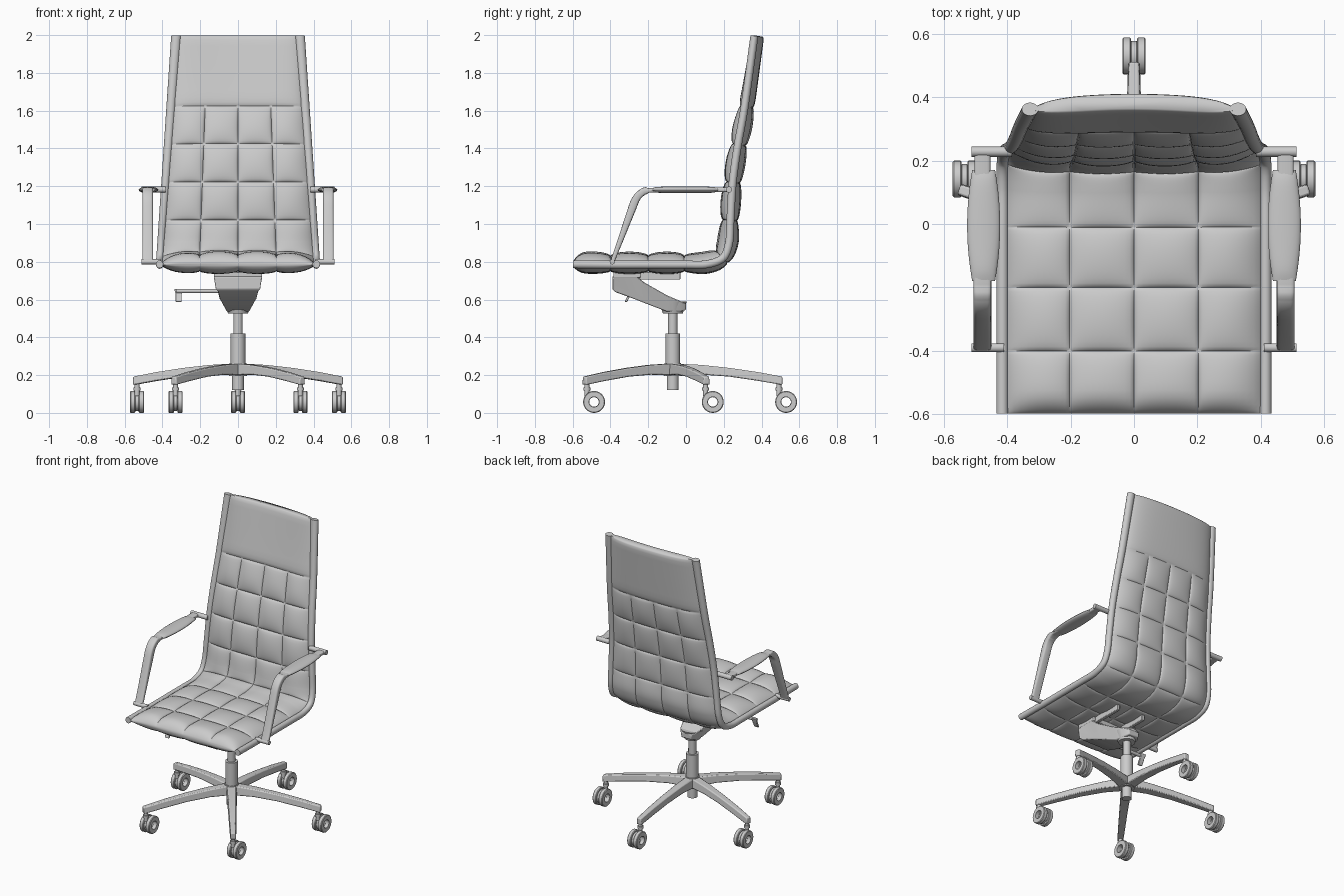
import bpy, bmesh, math
from mathutils import Vector

if "Cube" in bpy.data.objects:
    bpy.data.objects.remove(bpy.data.objects["Cube"])

def loft(name, rings, closed=False, bevel=0.0, angle=35):
    """Skin a list of point rings; closed joins last ring to first, else ends are capped."""
    bm = bmesh.new()
    vs = [[bm.verts.new(p) for p in r] for r in rings]
    n = len(vs[0])
    for a in range(len(vs) if closed else len(vs) - 1):
        r0, r1 = vs[a], vs[(a + 1) % len(vs)]
        for i in range(n):
            bm.faces.new((r0[i], r0[(i + 1) % n], r1[(i + 1) % n], r1[i]))
    if not closed:
        bm.faces.new(vs[0])
        bm.faces.new(vs[-1])
    bmesh.ops.recalc_face_normals(bm, faces=bm.faces)
    me = bpy.data.meshes.new(name)
    bm.to_mesh(me)
    bm.free()
    ob = bpy.data.objects.new(name, me)
    bpy.context.collection.objects.link(ob)
    if bevel:
        m = ob.modifiers.new("bevel", 'BEVEL')
        m.width, m.segments = bevel, 2
    bpy.ops.object.select_all(action='DESELECT')
    ob.select_set(True)
    bpy.context.view_layer.objects.active = ob
    bpy.ops.object.shade_smooth_by_angle(angle=math.radians(angle))
    return ob

def rod(name, p1, p2, r1, r2=None, n=24):
    p1, p2 = Vector(p1), Vector(p2)
    q = (p2 - p1).to_track_quat('Z', 'Y')
    ring = lambda c, r: [c + q @ Vector((r * math.cos(t * math.tau / n), r * math.sin(t * math.tau / n), 0)) for t in range(n)]
    return loft(name, [ring(p1, r1), ring(p2, r2 or r1)])

def box(name, lo, hi, bevel=0.004):
    ring = lambda z: [(lo[0], lo[1], z), (hi[0], lo[1], z), (hi[0], hi[1], z), (lo[0], hi[1], z)]
    return loft(name, [ring(lo[2]), ring(hi[2])], bevel=bevel)

def spline(pts, i, f):
    """Catmull-Rom point on segment i at fraction f."""
    p = [Vector(q) for q in pts]
    p = [2 * p[0] - p[1]] + p + [2 * p[-1] - p[-2]]
    a, b, c, d = p[i:i + 4]
    return 0.5 * (2 * b + (c - a) * f + (2 * a - 5 * b + 4 * c - d) * f * f + (3 * b - a - 3 * c + d) * f ** 3)

def frames(pts, steps):
    """Sampled (segment, fraction, point, normal) along a y-z path, denser near the knots."""
    s = []
    for i in range(len(pts) - 1):
        for k in range(steps + (i == len(pts) - 2)):
            f = 0.5 - 0.5 * math.cos(math.pi * k / steps)
            s.append((i, f, spline(pts, i, f)))
    out = []
    for k, (i, f, p) in enumerate(s):
        t = (s[min(k + 1, len(s) - 1)][2] - s[max(k - 1, 0)][2]).normalized()
        out.append((i, f, p, Vector((-t.y, t.x))))
    return out

def sweep(name, fr, xfun, wfun, tfun, power=1.0, n=20):
    """Sweep a (super)elliptical section along a y-z path."""
    rings = []
    for i, f, p, nr in fr:
        ring = []
        for k in range(n):
            c, s = math.cos(k * math.tau / n), math.sin(k * math.tau / n)
            c, s = math.copysign(abs(c) ** power, c), math.copysign(abs(s) ** power, s)
            q = p + nr * (s * tfun(p))
            ring.append((xfun(p) + c * wfun(p), q.x, q.y))
        rings.append(ring)
    return loft(name, rings)

# Side profile: each knot from seat front to headrest seam is a quilting seam
PROFILE = [(-0.598, .787), (-0.4, .785), (-0.2, .785), (-0.01, .785), (0.11, .787), (0.195, .82),
           (0.228, .90), (0.235, 1.02), (0.247, 1.22), (0.275, 1.42), (0.31, 1.62), (0.362, 1.996)]
ROW = {3: (0, .5), 4: (.5, .5), 5: (0, .4), 6: (.4, .6)}   # corner rows span two segments
path = frames(PROFILE, 12)
half = lambda p: 0.415 - max(0, p.y - .8) * 0.073

# Quilted cushion
cols = 4
us = [-1 + 2 * (c + 0.5 - 0.5 * math.cos(math.pi * k / 12)) / cols for c in range(cols) for k in range(12)] + [1]
rings = []
for i, f, p, nr in path:
    o, sc = ROW.get(i, (0, 1))
    v = o + sc * f
    head = i == 10
    back = min(1, max(0, (p.y - .8) / .25))
    high = min(1, max(0, (p.y - 1.0) / 1.0))
    d0, d1 = p.x + 0.60, 2.0 - p.y
    end = 1.0
    if d0 < .07:
        end = max(.15, math.sqrt(max(0, 1 - (1 - d0 / .07) ** 2)))
    if d1 < .02:
        end = max(.7, math.sqrt(max(0, 1 - (1 - d1 / .02) ** 2)))
    def pt(u, side):
        a = (u + 1) * cols / 2
        if head:
            puff = min(1, f * 8) ** .5 * (1 - f)
        else:
            puff = (abs(math.sin(math.pi * a)) * abs(math.sin(math.pi * v))) ** .45
        edge = max(0, 1 - abs(u) ** 5) ** .6
        base = (.045 - .008 * back - .008 * high) if side > 0 else (.033 - .003 * high)
        bump = (.024 - .004 * high) if side > 0 else .017
        if head:
            bump *= .5
        q = p + nr * (side * end * edge * (base + bump * puff))
        return (u * (half(p) - .008), q.x + .022 * high * (1 - u * u), q.y)
    rings.append([pt(u, 1) for u in us] + [pt(u, -1) for u in us[-2:0:-1]])
loft("quilted_cushion", rings, angle=60)

# Side frames and armrests
ARM = [(-0.39, .80), (-0.345, .92), (-0.29, 1.07), (-0.265, 1.132), (-0.235, 1.165), (-0.19, 1.178), (0, 1.178), (0.228, 1.182)]
arm = frames(ARM, 6)
for s, side in ((-1, "left"), (1, "right")):
    sweep(side + "_side_frame", path[::2], lambda p: s * half(p),
          lambda p: .019 + .006 * max(0, p.y - .8), lambda p: .021)
    sweep(side + "_arm_bar", arm, lambda p: s * .478, lambda p: .028 - .003 * (p.x > .1),
          lambda p: .012 + .010 * max(0, 1 - abs(p.y - 1.1) / .25) * (p.x < -.2), power=.5)
    pad = []
    for k in range(21):
        t = -1 + k / 10
        w = .052 - .016 * t * t
        h = .017 * (1 - .5 * t ** 8)
        pad.append([(s * .474 + w * math.cos(a * math.tau / 24), t * .175 - .005,
                     1.181 + h * math.sin(a * math.tau / 24)) for a in range(24)])
    loft(side + "_arm_pad", pad)
    rod(side + "_arm_rear_pin", (s * .385, .228, 1.182), (s * .512, .228, 1.182), .016)
    rod(side + "_arm_front_pin", (s * .41, -.39, .80), (s * .512, -.39, .80), .014)
    box(side + "_seat_rail", (s * .10 - .012, -.30, .705), (s * .10 + .012, -.03, .745))

# Tilt mechanism: y, top half width, bottom half width, top z, bottom z
SECT = [(-.39, .128, .120, .722, .655), (-.375, .128, .105, .722, .640), (-.26, .128, .095, .722, .598),
        (-.22, .11, .085, .690, .582), (-.10, .085, .06, .622, .536), (-.03, .065, .05, .592, .536), (.0, .04, .035, .578, .545)]
loft("tilt_mechanism", [[(-a, y, zt), (a, y, zt), (b, y, zb), (-b, y, zb)] for y, a, b, zt, zb in SECT], bevel=.005)
box("mount_plate", (-.128, -.385, .715), (.128, -.24, .745))
rod("mechanism_boss", (0, -.07, .525), (0, -.07, .59), .052, .074)
rod("lever_rod", (-.08, -.30, .645), (-.325, -.30, .645), .011)
loft("lever_paddle", [[(x0, y - .007, z), (x1, y - .007, z), (x1, y + .007, z), (x0, y + .007, z)]
     for x0, x1, y, z in ((-.33, -.298, -.318, .588), (-.33, -.298, -.298, .63), (-.338, -.295, -.29, .657))], bevel=.003)

# Gas column
CY = -.07
rod("column_upper", (0, CY, .40), (0, CY, .56), .025)
rod("column_sleeve", (0, CY, .24), (0, CY, .42), .039)
rod("column_lower", (0, CY, .122), (0, CY, .24), .031)
rod("base_hub", (0, CY, .195), (0, CY, .264), .048, .044)

# Star base with casters: r, top z, bottom z, half width
LEG = [(.0, .262, .198, .036), (.15, .254, .203, .031), (.3, .238, .192, .027), (.45, .216, .170, .023), (.58, .192, .148, .019)]
def tube(name, x0, x1, c, ro, ri, n=32):
    prof = ((x0, ri), (x0, ro - .004), (x0 + .004, ro), (x1 - .004, ro), (x1, ro - .004), (x1, ri))
    return loft(name, [[(c[0] + x, c[1] + r * math.cos(k * math.tau / n), c[2] + r * math.sin(k * math.tau / n))
                        for x, r in prof] for k in range(n)], closed=True)

for k in range(5):
    a = math.pi / 2 + k * math.tau / 5
    dx, dy = math.cos(a), math.sin(a)
    P = lambda r, w, z: (r * dx - w * dy, CY + r * dy + w * dx, z)
    loft(f"base_leg_{k}", [[P(r, -w * .8, zt), P(r, w * .8, zt), P(r, w, zb), P(r, -w, zb)] for r, zt, zb, w in LEG], bevel=.006)
    sx, sy, _ = P(.562, 0, 0)
    rod(f"caster_stem_{k}", (sx, sy, .09), (sx, sy, .165), .013)
    rod(f"caster_collar_{k}", (sx, sy, .118), (sx, sy, .135), .019)
    c = (sx, sy + .038, .058)
    tube(f"caster_wheel_left_{k}", -.037, -.009, c, .058, .027)
    tube(f"caster_wheel_right_{k}", .009, .037, c, .058, .027)
    tube(f"caster_core_{k}", -.012, .012, c, .047, .025)
